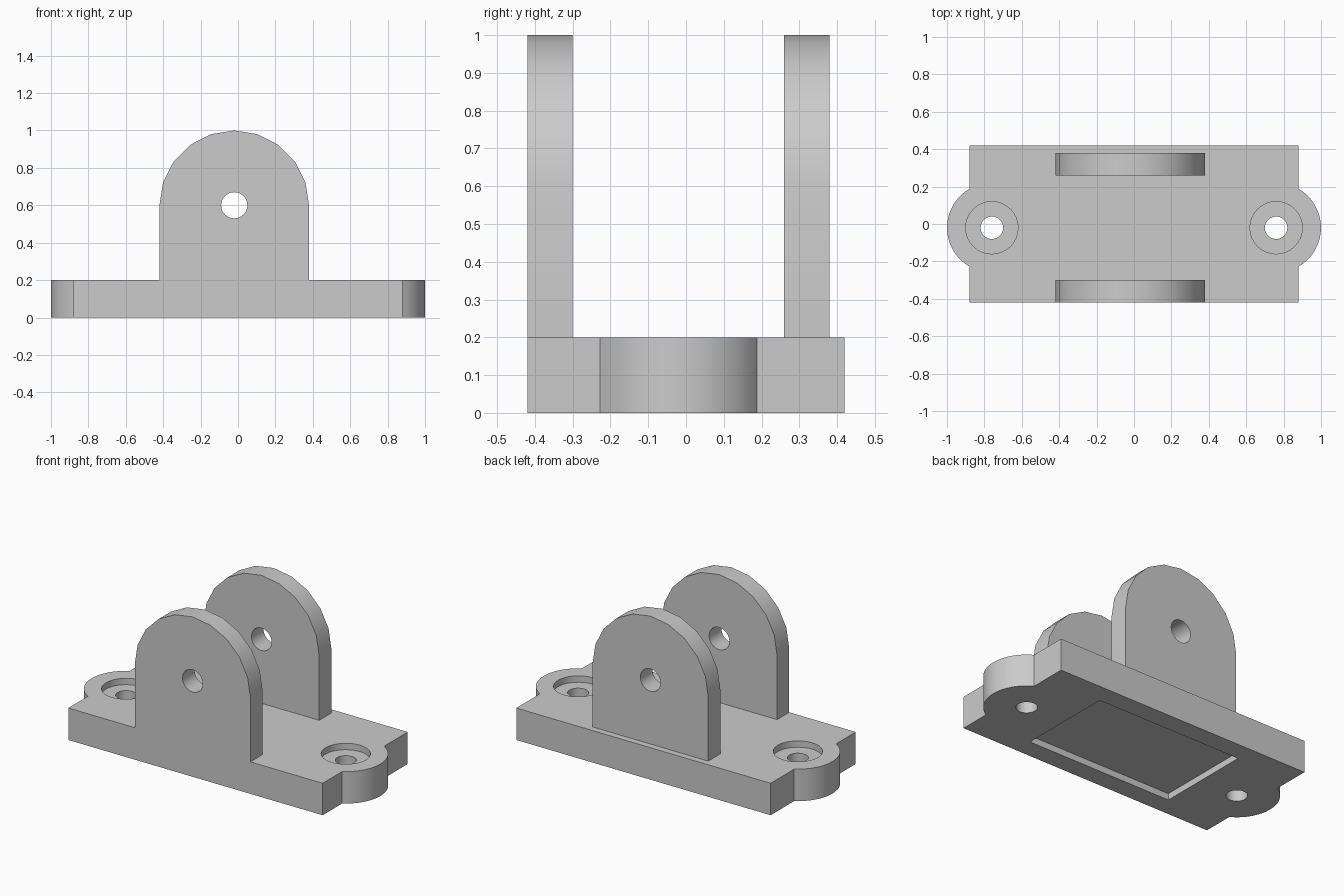
import bpy
import bmesh
from math import sin, cos, pi, asin, radians

cube = bpy.data.objects.get("Cube")
if cube:
    bpy.data.objects.remove(cube, do_unlink=True)

grey = bpy.data.materials.new("Plain grey")
grey.use_nodes = True
grey.diffuse_color = (0.6, 0.6, 0.6, 1)
grey.node_tree.nodes["Principled BSDF"].inputs["Base Color"].default_value = (0.6, 0.6, 0.6, 1)

OFFSET = -0.02            # fittings sit slightly off the plate centre
EAR_X, EAR_R = 0.76, 0.24
PLATE_X, PLATE_Y, PLATE_H = 0.88, 0.42, 0.2


def arc(cx, cy, r, start, end, steps):
    """Points along a circular arc, both ends included."""
    angles = [start + (end - start) * i / steps for i in range(steps + 1)]
    return [(cx + r * cos(a), cy + r * sin(a)) for a in angles]


def circle(cx, cy, r, steps=32):
    return arc(cx, cy, r, 0, 2 * pi, steps)[:-1]


def rectangle(x, y):
    return [(-x, -y), (x, -y), (x, y), (-x, y)]


def prism(name, outline, low, high, axis="Z"):
    """Extrude an outline along z, or an x-z outline along y."""
    def place(p, d):
        return (p[0], p[1], d) if axis == "Z" else (p[0], d, p[1])
    bm = bmesh.new()
    face = bm.faces.new([bm.verts.new(place(p, low)) for p in outline])
    top = bmesh.ops.extrude_face_region(bm, geom=[face])["geom"]
    shift = place((0, 0), high - low)
    bmesh.ops.translate(bm, vec=shift, verts=[g for g in top if isinstance(g, bmesh.types.BMVert)])
    bmesh.ops.recalc_face_normals(bm, faces=bm.faces)
    mesh = bpy.data.meshes.new(name)
    bm.to_mesh(mesh)
    bm.free()
    mesh.materials.append(grey)
    obj = bpy.data.objects.new(name, mesh)
    bpy.context.collection.objects.link(obj)
    return obj


def activate(obj):
    bpy.ops.object.select_all(action="DESELECT")
    obj.select_set(True)
    bpy.context.view_layer.objects.active = obj


def cut(obj, cutter):
    """Subtract the cutter, then discard it."""
    cutter.hide_render = True
    mod = obj.modifiers.new("Cut", "BOOLEAN")
    mod.operation, mod.solver, mod.object = "DIFFERENCE", "EXACT", cutter
    activate(obj)
    bpy.ops.object.modifier_apply(modifier=mod.name)
    bpy.data.objects.remove(cutter, do_unlink=True)


def soften(obj):
    activate(obj)
    bpy.ops.object.shade_smooth_by_angle(angle=radians(30))


# Base plate with a rounded ear at each end
reach = asin(((EAR_R ** 2 - (PLATE_X - EAR_X) ** 2) ** 0.5) / EAR_R)
outline = [(PLATE_X, -PLATE_Y)]
outline += arc(EAR_X, OFFSET, EAR_R, -reach, reach, 16)
outline += [(PLATE_X, PLATE_Y), (-PLATE_X, PLATE_Y)]
outline += arc(-EAR_X, OFFSET, EAR_R, pi - reach, pi + reach, 16)
outline += [(-PLATE_X, -PLATE_Y)]
base = prism("base_plate", outline, 0, PLATE_H)

# Counterbored screw holes
for x in (-EAR_X, EAR_X):
    cut(base, prism("counterbore", circle(x, OFFSET, 0.14), PLATE_H - 0.04, 0.3))
    cut(base, prism("screw_hole", circle(x, OFFSET, 0.06), -0.1, 0.3))

# Shallow pocket underneath
cut(base, prism("pocket", rectangle(0.5, 0.3), -0.1, 0.04))
soften(base)

# Upright lugs with round tops and pin holes
for name, y in (("front_lug", -0.42), ("back_lug", 0.26)):
    shape = [(OFFSET - 0.4, PLATE_H), (OFFSET + 0.4, PLATE_H)]
    shape += arc(OFFSET, 0.6, 0.4, 0, pi, 10)
    lug = prism(name, shape, y, y + 0.12, "Y")
    cut(lug, prism("pin_hole", circle(OFFSET, 0.6, 0.07), y - 0.1, y + 0.2, "Y"))
    soften(lug)
